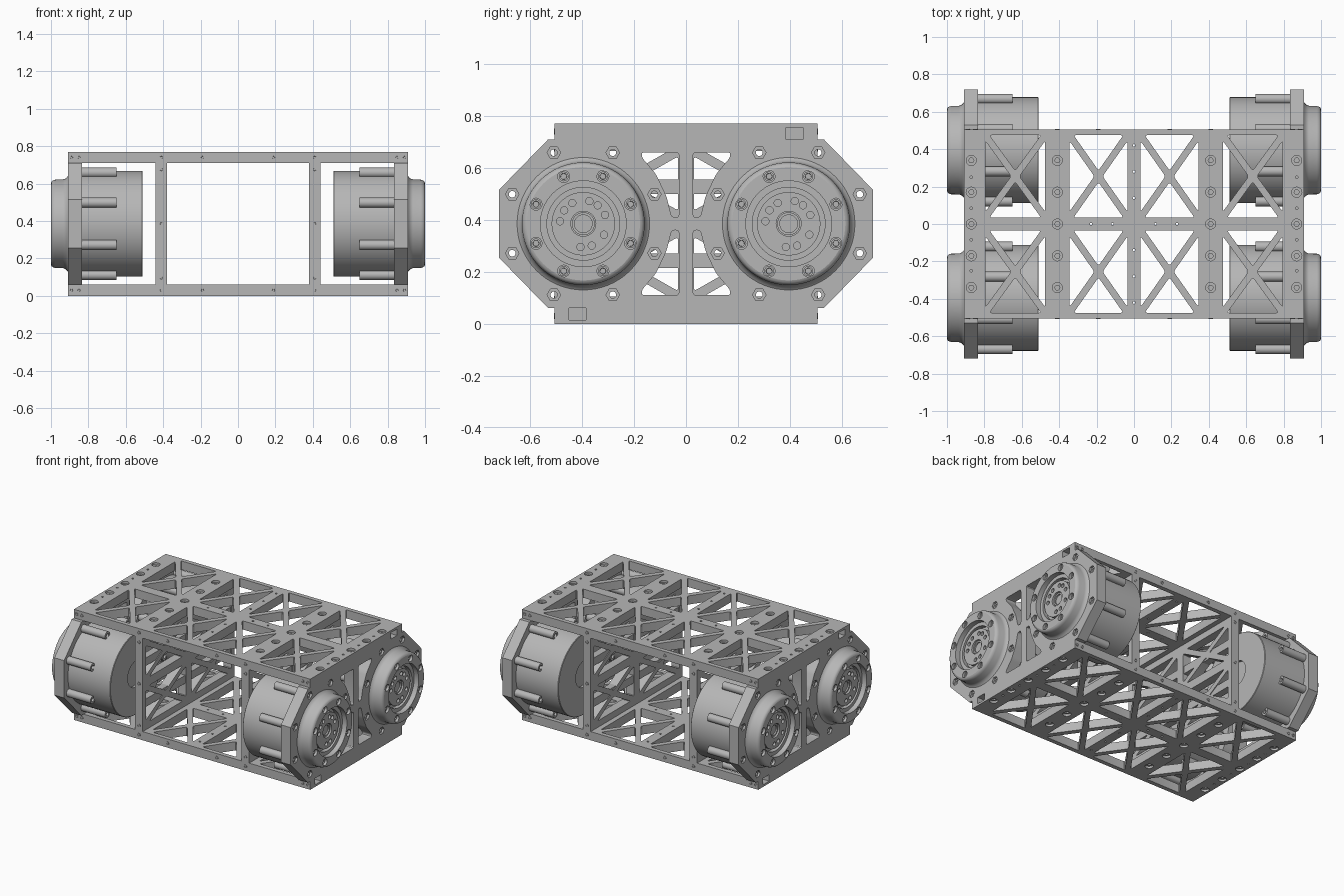
import bpy, bmesh, math
from mathutils import Matrix, Vector

if "Cube" in bpy.data.objects:
    bpy.data.objects.remove(bpy.data.objects["Cube"])

grey = bpy.data.materials.new("machined_grey")
grey.use_nodes = True
grey.diffuse_color = (0.47, 0.47, 0.47, 1)
grey.node_tree.nodes["Principled BSDF"].inputs["Base Color"].default_value = (0.47, 0.47, 0.47, 1)

FLAT = Matrix.Identity(4)
UPRIGHT = Matrix(((0, 0, 1, 0), (1, 0, 0, 0), (0, 1, 0, 0), (0, 0, 0, 1)))
AXLE_Y, AXLE_Z = 0.395, 0.385
parts = []


def add_object(name, mesh):
    ob = bpy.data.objects.new(name, mesh)
    bpy.context.collection.objects.link(ob)
    if not mesh.materials:
        mesh.materials.append(grey)
    parts.append(ob)
    return ob


def circle(u, v, r, n=20, turn=0.0):
    return [(u + r * math.cos(turn + math.tau * i / n),
             v + r * math.sin(turn + math.tau * i / n)) for i in range(n)]


def ring_spots(r, n, u=0, v=0):
    return circle(u, v, r, n, math.pi / n)


def rounded(points, r=0.014):
    out = []
    pts = [Vector(p) for p in points]
    for i, p in enumerate(pts):
        a, b = pts[i - 1] - p, pts[(i + 1) % len(pts)] - p
        a *= min(r / a.length, 0.4)
        b *= min(r / b.length, 0.4)
        for t in (0, 0.33, 0.67, 1):
            out.append(tuple(p + a * (1 - t) ** 2 + b * t ** 2))
    return out


def cross_cell(u0, u1, v0, v1, half=0.018):
    """Four triangular openings that leave an X of bars."""
    w, h = u1 - u0, v1 - v0
    diag = math.hypot(w, h)
    a, b = half * diag / h, half * diag / w
    cu, cv = (u0 + u1) / 2, (v0 + v1) / 2
    tris = []
    for s in (1, -1):
        tris.append([(cu - w / 2 + a, cv + s * h / 2), (cu + w / 2 - a, cv + s * h / 2), (cu, cv + s * b)])
        tris.append([(cu + s * w / 2, cv - h / 2 + b), (cu + s * w / 2, cv + h / 2 - b), (cu + s * a, cv)])
    return [rounded(t) for t in tris]


def plate(name, layers, frame):
    """Each layer is (outline, openings, low, high), stacked along the normal."""
    bm = bmesh.new()
    for outline, openings, low, high in layers:
        cu = bpy.data.curves.new(name, "CURVE")
        cu.dimensions, cu.fill_mode = "2D", "BOTH"
        cu.extrude = (high - low) / 2
        for loop in [outline] + openings:
            sp = cu.splines.new("POLY")
            sp.points.add(len(loop) - 1)
            for pt, (u, v) in zip(sp.points, loop):
                pt.co = (u, v, 0, 1)
            sp.use_cyclic_u = True
        tmp = bpy.data.objects.new(name, cu)
        bpy.context.collection.objects.link(tmp)
        dg = bpy.context.evaluated_depsgraph_get()
        me = bpy.data.meshes.new_from_object(tmp.evaluated_get(dg))
        me.transform(frame @ Matrix.Translation((0, 0, (low + high) / 2)))
        layer = bmesh.new()
        layer.from_mesh(me)
        bmesh.ops.remove_doubles(layer, verts=layer.verts, dist=1e-5)
        bmesh.ops.recalc_face_normals(layer, faces=layer.faces)
        layer.to_mesh(me)
        layer.free()
        bm.from_mesh(me)
        bpy.data.objects.remove(tmp)
        bpy.data.curves.remove(cu)
        bpy.data.meshes.remove(me)
    mesh = bpy.data.meshes.new(name)
    bm.to_mesh(mesh)
    bm.free()
    return add_object(name, mesh)


def lathe(name, profile, spots=((0, 0),), steps=64):
    """Turn an (x, radius) profile about the x axis at each (y, z) spot."""
    bm = bmesh.new()
    for y, z in spots:
        vs = [bm.verts.new((x, y, z + r)) for x, r in profile]
        es = [bm.edges.new(p) for p in zip(vs, vs[1:])]
        bmesh.ops.spin(bm, geom=vs + es, cent=(0, y, z), axis=(1, 0, 0),
                       angle=math.tau, steps=steps, use_duplicate=False)
    bmesh.ops.remove_doubles(bm, verts=bm.verts, dist=1e-5)
    bmesh.ops.recalc_face_normals(bm, faces=bm.faces)
    mesh = bpy.data.meshes.new(name)
    bm.to_mesh(mesh)
    bm.free()
    return add_object(name, mesh)


def opposite(ob):
    twin = add_object(ob.name.replace("left", "right"), ob.data)
    twin.rotation_euler.z = math.pi


# Top and bottom deck: trussed plates with sunk bolts and end notches
deck = [(0.91, -0.505), (0.91, 0.505), (-0.91, 0.505), (-0.91, -0.505)]
notched = [(0.91, -0.505), (0.91, 0.385), (0.86, 0.385), (0.86, 0.45), (0.91, 0.45), (0.91, 0.505)]
notched += [(-x, -y) for x, y in notched]
truss, bolts, pins = [], [], []
for sy in (1, -1):
    v0, v1 = sorted((sy * 0.035, sy * 0.475))
    for sx in (1, -1):
        for near, far in ((0.035, 0.345), (0.475, 0.795)):
            u0, u1 = sorted((sx * near, sx * far))
            truss += cross_cell(u0, u1, v0, v1)
        bolts += [(sx * x, sy * y) for x in (0.41, 0.87) for y in (0.17, 0.34)]
        pins += [(sx * 0.87, sy * y) for y in (0.085, 0.25)]
    bolts += [(sy * x, 0) for x in (0.41, 0.87)]
    pins += [(0, sy * y) for y in (0.14, 0.28, 0.42)] + [(sy * x, 0) for x in (0.115, 0.23)]
pin_holes = [circle(u, v, 0.007, 10) for u, v in pins]
sunk = [circle(u, v, 0.027, 18) for u, v in bolts]
bores = [circle(u, v, 0.014, 6) for u, v in bolts]
top = plate("top_deck", [(notched, truss + pin_holes + bores, 0.71, 0.755),
                         (deck, truss + pin_holes + sunk, 0.755, 0.77)], FLAT)
bottom = add_object("bottom_deck", top.data)
bottom.rotation_euler.x = math.pi
bottom.location.z = 0.77

# Side plates: octagonal ends, curved windows, ring of bolts about each axle
quarter = [(0.53, 0.71), (0.72, 0.515)]
side = quarter + [(y, 0.77 - z) for y, z in reversed(quarter)]
side += [(-y, 0.77 - z) for y, z in side]
window = [(0.027, 0.66), (0.17, 0.66), (0.17, 0.64), (0.115, 0.575), (0.075, 0.49), (0.055, 0.41), (0.027, 0.41)]
windows = [rounded([(sy * y, AXLE_Z + sz * (z - AXLE_Z)) for y, z in window])
           for sy in (1, -1) for sz in (1, -1)]
mounts = [p for s in (1, -1) for p in ring_spots(0.296, 8, s * AXLE_Y, AXLE_Z)]
opposite(plate("left_side_plate", [
    (side, windows + [circle(u, v, 0.013, 14) for u, v in mounts], 0.835, 0.895),
    (side, windows + [circle(u, v, 0.026, 6) for u, v in mounts], 0.895, 0.91)], UPRIGHT))

# Inner walls: crossed lattice with a horizontal rail through each row
wall = [(0.505, 0.06), (0.505, 0.71), (-0.505, 0.71), (-0.505, 0.06)]
lattice = []
for v0, v1 in ((0.105, 0.355), (0.415, 0.665)):
    lattice += cross_cell(0.03, 0.47, v0, v1) + cross_cell(-0.47, -0.03, v0, v1)
opposite(plate("left_inner_wall", [(wall, lattice, 0.38, 0.44)], UPRIGHT))
rail_holes = [(0.5, 0.5), (0.5, 0.555), (-0.5, 0.555), (-0.5, 0.5)]
rails = [(rail_holes, [], 0.385, 0.435), ([(y, 0.77 - z) for y, z in rail_holes], [], 0.385, 0.435)]
opposite(plate("left_wall_rails", rails, UPRIGHT))

# Drive units: can, mounting tubes, flange, sunk bolts and output hub
flange_bolts = ring_spots(0.197, 8)
hub_angles = (75, 52, 22, -28, -69, -97, 174, 145, 118)
hub_holes = [circle(0.09 * math.cos(math.radians(a)), 0.09 * math.sin(math.radians(a)), 0.014, 14)
             for a in hub_angles]
drive = [
    lathe("motor_can", [(0.53, 0), (0.53, 0.09), (0.51, 0.09), (0.51, 0.28), (0.513, 0.283), (0.84, 0.283)]),
    lathe("mounting_tubes", [(0.84, 0.013), (0.65, 0.013), (0.65, 0.027), (0.84, 0.027)],
          ring_spots(0.296, 8), 16),
    lathe("flange", [(0.905, 0.262), (0.912, 0.252), (0.922, 0.242), (0.935, 0.237), (0.978, 0.236),
                     (0.99, 0.232), (0.997, 0.226), (1.0, 0.218), (0.97, 0.218), (0.97, 0.165),
                     (0.965, 0.165), (0.965, 0.14), (0.935, 0.14), (0.935, 0)]),
    plate("flange_face", [(circle(0, 0, 0.218, 64), [circle(0, 0, 0.165, 64)]
                           + [circle(u, v, 0.023, 16) for u, v in flange_bolts], 0.97, 1.0)], UPRIGHT),
    lathe("flange_bolts", [(0.972, 0), (0.972, 0.011), (0.985, 0.012), (0.985, 0.019), (0.97, 0.019)],
          flange_bolts, 12),
    plate("output_hub", [(circle(0, 0, 0.122, 48), [circle(0, 0, 0.048, 32)] + hub_holes, 0.935, 0.965)], UPRIGHT),
    lathe("hub_core", [(0.945, 0), (0.945, 0.034), (0.955, 0.034), (0.955, 0.044), (0.935, 0.044)], steps=32),
]
for part in drive:
    base = part.name
    for end, y in (("front", -AXLE_Y), ("rear", AXLE_Y)):
        for flank, turn in (("left", 0), ("right", math.pi)):
            ob = part if (end, flank) == ("front", "left") else add_object(base, part.data)
            ob.name = f"{end}_{flank}_{base}"
            ob.location = (0, y, AXLE_Z)
            ob.rotation_euler.z = turn

# Screw rims along the front and rear edges of the frame
spots = [(sx * x, z) for sx in (1, -1) for z in (0.03, 0.74) for x in (0.19, 0.41, 0.85, 0.89)]
spots += [(sx * 0.41, z) for sx in (1, -1) for z in (0.095, AXLE_Z, 0.675)]
rims = lathe("rear_edge_screws", [(0.504, 0.006), (0.508, 0.007), (0.508, 0.012), (0.504, 0.012)], spots, 12)
rims.rotation_euler.z = math.pi / 2
front_rims = add_object("front_edge_screws", rims.data)
front_rims.rotation_euler.z = -math.pi / 2

# Crisp machined edges, smooth turned surfaces
bpy.ops.object.select_all(action="DESELECT")
for ob in parts:
    ob.select_set(True)
bpy.context.view_layer.objects.active = parts[0]
bpy.ops.object.shade_smooth_by_angle(angle=math.radians(30))
